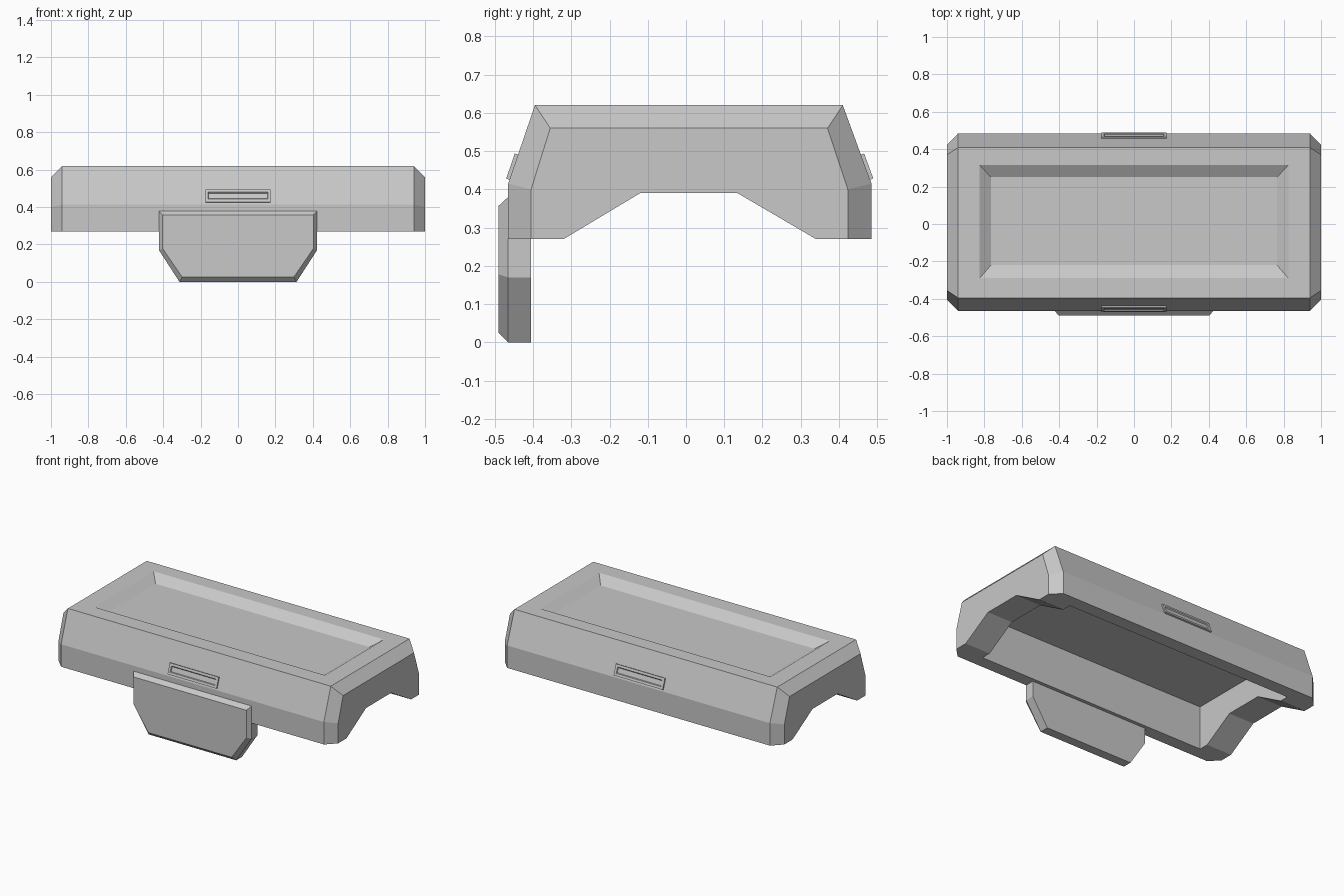
import bpy, bmesh
from mathutils import Vector

cube = bpy.data.objects.get("Cube")
if cube:
    bpy.data.objects.remove(cube, do_unlink=True)

grey = bpy.data.materials.new("plain grey")
grey.use_nodes = True
COLOUR = (0.58, 0.58, 0.58, 1)
grey.diffuse_color = COLOUR
grey.node_tree.nodes["Principled BSDF"].inputs["Base Color"].default_value = COLOUR


def loft(name, rings):
    """Closed solid through rings that have equal point counts."""
    bm = bmesh.new()
    loops = [[bm.verts.new(p) for p in ring] for ring in rings]
    for a, b in zip(loops, loops[1:]):
        for i in range(len(a)):
            j = (i + 1) % len(a)
            bm.faces.new((a[i], a[j], b[j], b[i]))
    bm.faces.new(loops[0])
    bm.faces.new(loops[-1])
    bmesh.ops.recalc_face_normals(bm, faces=bm.faces)
    mesh = bpy.data.meshes.new(name)
    bm.to_mesh(mesh)
    bm.free()
    mesh.materials.append(grey)
    obj = bpy.data.objects.new(name, mesh)
    bpy.context.collection.objects.link(obj)
    return obj


def along_x(x, profile):
    return [(x, y, z) for y, z in profile]


def rect(half_x, y0, y1, z):
    return [(-half_x, y0, z), (half_x, y0, z), (half_x, y1, z), (-half_x, y1, z)]


def cut(target, cutter):
    mod = target.modifiers.new(cutter.name, "BOOLEAN")
    mod.operation = "DIFFERENCE"
    mod.solver = "EXACT"
    mod.object = cutter
    cutter.hide_render = True
    cutter.hide_viewport = True


# Lid shell with chamfered ends
wide = [(-0.465, 0.27), (-0.465, 0.415), (-0.395, 0.62),
        (0.41, 0.62), (0.485, 0.415), (0.485, 0.27)]
narrow = [(-0.405, 0.27), (-0.405, 0.40), (-0.355, 0.56),
          (0.37, 0.56), (0.423, 0.40), (0.423, 0.27)]
shell = loft("lid_shell", [along_x(-1, narrow), along_x(-0.94, wide),
                           along_x(0.94, wide), along_x(1, narrow)])

# Sloped recess in the top, hollow underneath, arches through both ends
recess = loft("recess_cutter", [rect(0.765, -0.22, 0.25, 0.58),
                                rect(0.825, -0.29, 0.315, 0.62),
                                rect(0.825, -0.29, 0.315, 0.7)])
hollow = loft("hollow_cutter", [rect(0.82, -0.383, 0.40, 0.2),
                                rect(0.82, -0.383, 0.40, 0.55)])
arch_profile = [(-0.32, 0.2), (-0.32, 0.27), (-0.12, 0.39),
                (0.135, 0.39), (0.34, 0.27), (0.34, 0.2)]
arch = loft("arch_cutter", [along_x(-1.2, arch_profile), along_x(1.2, arch_profile)])
for cutter in (recess, hollow, arch):
    cut(shell, cutter)


# Hanging latch plate with a bevelled front
def latch_ring(y, top, side, shoulder, foot, bottom):
    half = [(side, top), (side, shoulder), (foot, bottom)]
    outline = half + [(-x, z) for x, z in reversed(half)]
    return [(x, y, z) for x, z in outline]


back = (0.38, 0.423, 0.17, 0.313, 0)
loft("latch_plate", [latch_ring(-0.405, *back), latch_ring(-0.465, *back),
                     latch_ring(-0.49, 0.357, 0.403, 0.178, 0.298, 0.025)])


# Thin raised grips with a shallow groove, one on each sloped side
def grip(name, low, high):
    low, high = Vector((0, *low)), Vector((0, *high))
    slope = high - low
    out = Vector((0, -slope.z, slope.y)).normalized()
    if out.z < 0:
        out = -out

    def ring(half_x, start, end, height):
        a = low + slope * start + out * height
        b = low + slope * end + out * height
        side = Vector((half_x, 0, 0))
        return [a - side, a + side, b + side, b - side]

    loft(name, [ring(0.175, 0.05, 0.37, -0.01), ring(0.175, 0.05, 0.37, 0.009),
                ring(0.16, 0.12, 0.30, 0.009), ring(0.157, 0.14, 0.28, 0.003)])


grip("front_grip", wide[1], wide[2])
grip("back_grip", wide[4], wide[3])
